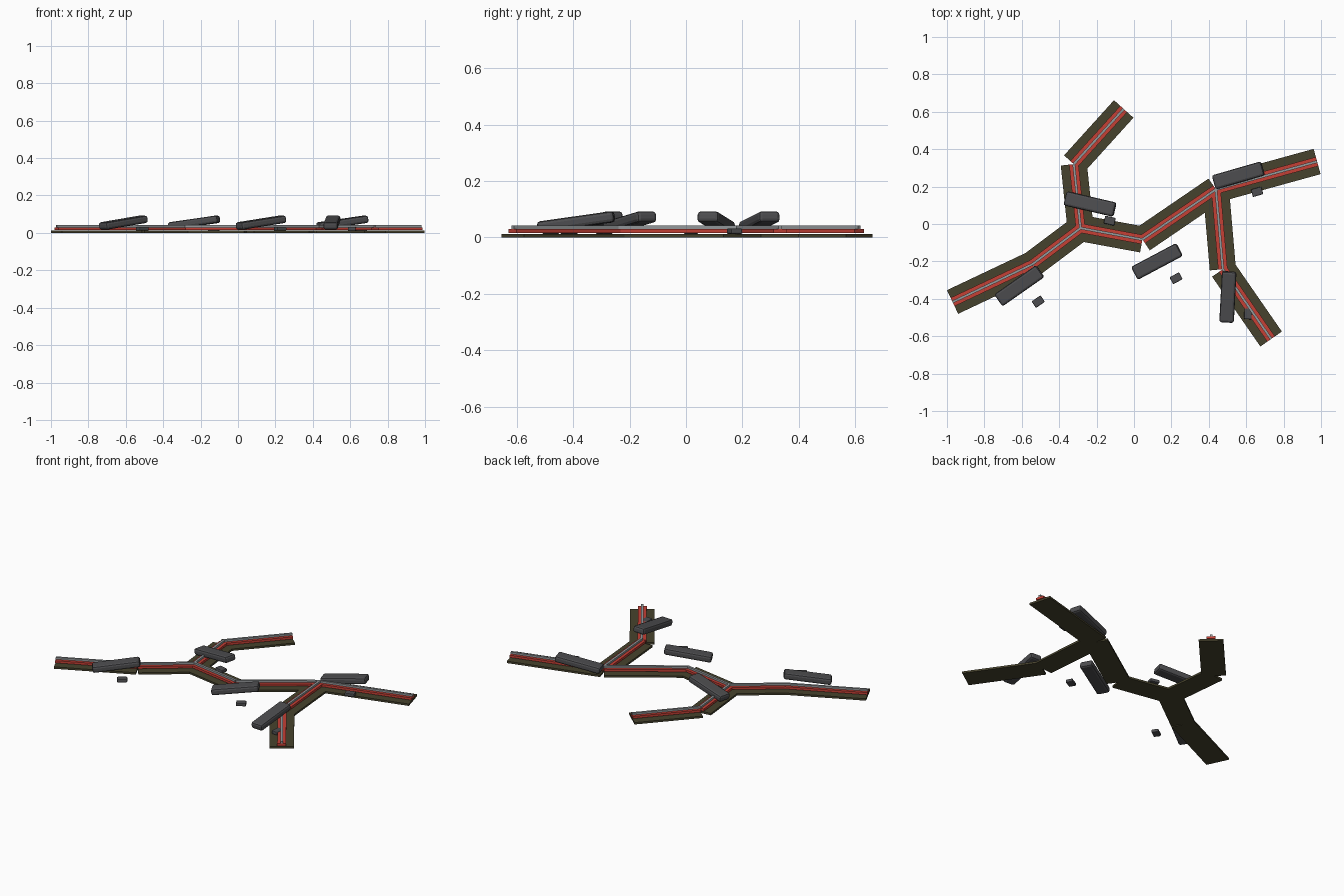
import bpy, math
from mathutils import Matrix, Vector

if "Cube" in bpy.data.objects:
    bpy.data.objects.remove(bpy.data.objects["Cube"])


def material(name, rgb):
    m = bpy.data.materials.new(name)
    m.diffuse_color = (*rgb, 1)
    m.use_nodes = True
    m.node_tree.nodes["Principled BSDF"].inputs["Base Color"].default_value = m.diffuse_color
    return m


EARTH = material("dark earth", (0.062, 0.055, 0.026))
RED = material("glowing red", (0.56, 0.05, 0.035))
GREY = material("pale grey", (0.30, 0.32, 0.33))
ROCK = material("rock grey", (0.075, 0.075, 0.08))


def box(name, size, centre, yaw, mat, pitch=0, bevel=0):
    bpy.ops.mesh.primitive_cube_add(size=1)
    ob = bpy.context.object
    ob.name = name
    ob.data.transform(Matrix.Diagonal((*size, 1)))
    ob.location = centre
    ob.rotation_euler = (0, pitch, yaw)
    ob.data.materials.append(mat)
    if bevel:
        b = ob.modifiers.new("bevel", 'BEVEL')
        b.width = bevel
        b.segments = 2
    return ob


# crack centre lines: main run and two side branches
paths = {
    "main": [(-0.97, -0.417), (-0.543, -0.215), (-0.286, -0.022),
             (0.045, -0.083), (0.438, 0.185), (0.979, 0.334)],
    "north_branch": [(-0.286, -0.022), (-0.322, 0.32), (-0.055, 0.615)],
    "south_branch": [(0.438, 0.185), (0.475, -0.242), (0.733, -0.615)],
}
# layer: name, width, bottom, top, material
layers = [("earth_bed", 0.14, 0.0, 0.012, EARTH),
          ("red_strip", 0.05, 0.016, 0.030, RED),
          ("grey_seam", 0.014, 0.030, 0.042, GREY)]

for pname, pts in paths.items():
    for i, (a, b) in enumerate(zip(pts, pts[1:])):
        a, b = Vector(a), Vector(b)
        d, mid = b - a, (a + b) / 2
        for lname, w, z0, z1, mat in layers:
            box(f"{pname}_{lname}_{i + 1}", (d.length, w, z1 - z0),
                (mid.x, mid.y, (z0 + z1) / 2), math.atan2(d.y, d.x), mat)

# tilted slabs, each with a small stone: slab x, y, yaw, stone x, y
rocks = [(-0.613, -0.33, 35, -0.512, -0.415),
         (-0.235, 0.107, -13, -0.13, 0.018),
         (0.123, -0.20, 28, 0.225, -0.29),
         (0.558, 0.26, 16, 0.658, 0.172),
         (0.502, -0.39, 87, 0.61, -0.48)]
for i, (x, y, yaw, sx, sy) in enumerate(rocks):
    yaw = math.radians(yaw)
    box(f"rock_slab_{i + 1}", (0.275, 0.078, 0.04), (x, y, 0.055), yaw, ROCK,
        pitch=math.radians(-8), bevel=0.012)
    box(f"small_stone_{i + 1}", (0.058, 0.042, 0.02), (sx, sy, 0.022), yaw,
        ROCK, bevel=0.005)
